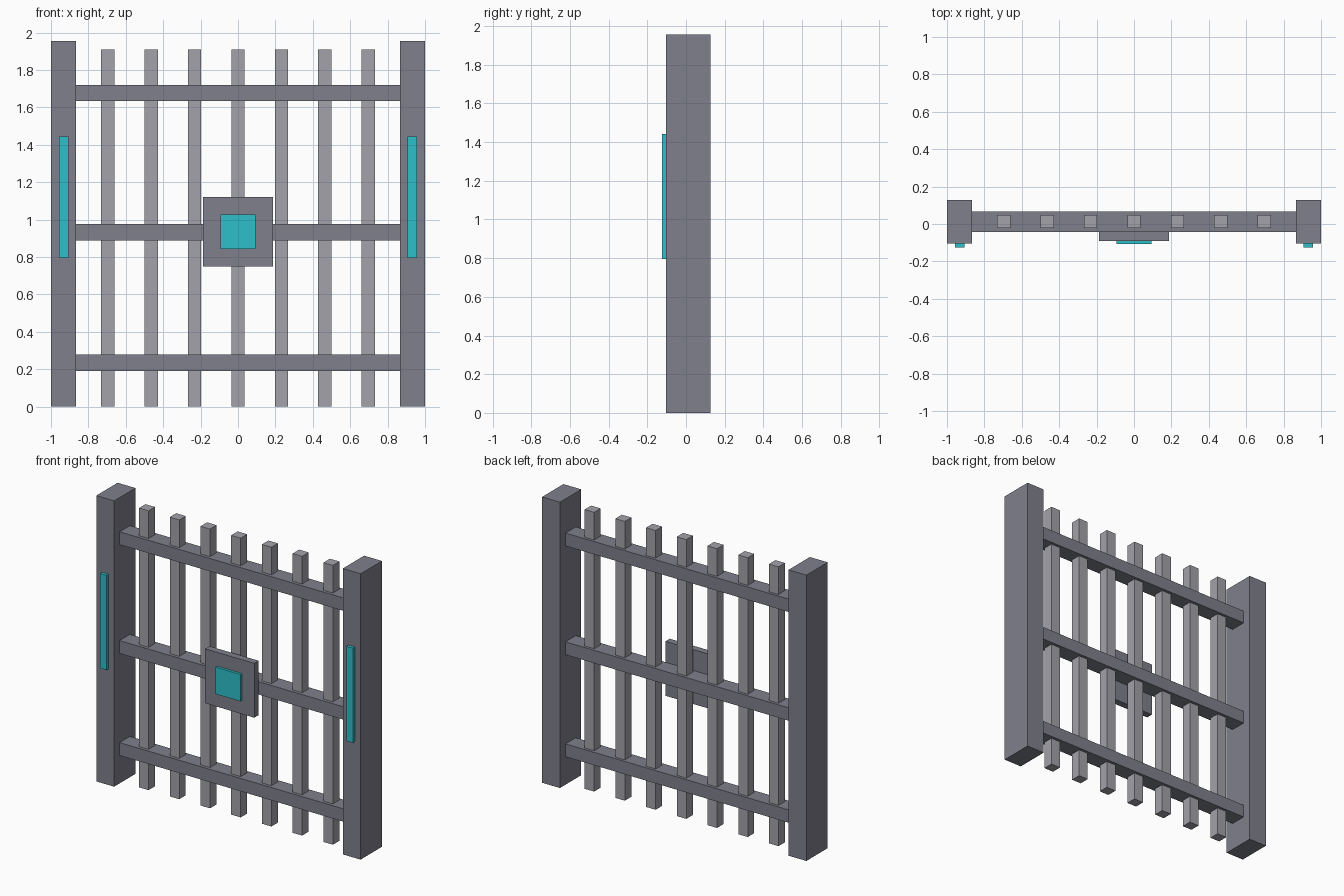
import bpy
import bmesh
from mathutils import Vector

if "Cube" in bpy.data.objects:
    bpy.data.objects.remove(bpy.data.objects["Cube"])


def material(name, rgb):
    m = bpy.data.materials.new(name)
    m.diffuse_color = (*rgb, 1.0)
    m.use_nodes = True
    m.node_tree.nodes["Principled BSDF"].inputs["Base Color"].default_value = m.diffuse_color
    return m


frame_grey = material("frame grey", (0.21, 0.215, 0.26))
bar_grey = material("bar grey", (0.365, 0.36, 0.40))
glow_cyan = material("glow cyan", (0.027, 0.53, 0.59))


def box(name, x, y, z, mat):
    """Box from (min, max) ranges along each axis."""
    bm = bmesh.new()
    bmesh.ops.create_cube(bm, size=1.0)
    for v in bm.verts:
        v.co = Vector([(lo + hi) / 2 + c * (hi - lo)
                       for c, (lo, hi) in zip(v.co, (x, y, z))])
    mesh = bpy.data.meshes.new(name)
    bm.to_mesh(mesh)
    bm.free()
    mesh.materials.append(mat)
    obj = bpy.data.objects.new(name, mesh)
    bpy.context.collection.objects.link(obj)
    return obj


# Side posts with glowing strips on the front
for side, s in (("left", -1), ("right", 1)):
    box(f"{side}_post", sorted((s * 0.865, s * 1.0)), (-0.103, 0.127),
        (0, 1.955), frame_grey)
    box(f"{side}_light_strip", sorted((s * 0.907, s * 0.956)),
        (-0.125, -0.10), (0.795, 1.443), glow_cyan)

# Horizontal rails between the posts
for name, z in (("bottom", 0.235), ("middle", 0.933), ("top", 1.677)):
    box(f"{name}_rail", (-0.866, 0.866), (-0.044, 0.067),
        (z - 0.044, z + 0.044), frame_grey)

# Vertical bars passing through the rails
for i in range(7):
    x = (i - 3) * 0.2325
    box(f"bar_{i + 1}", (x - 0.036, x + 0.036), (-0.022, 0.048),
        (0, 1.91), bar_grey)

# Lock plate and its glowing panel
box("lock_plate", (-0.186, 0.186), (-0.09, -0.043), (0.748, 1.12), frame_grey)
box("lock_panel", (-0.094, 0.094), (-0.108, -0.089), (0.842, 1.026), glow_cyan)
